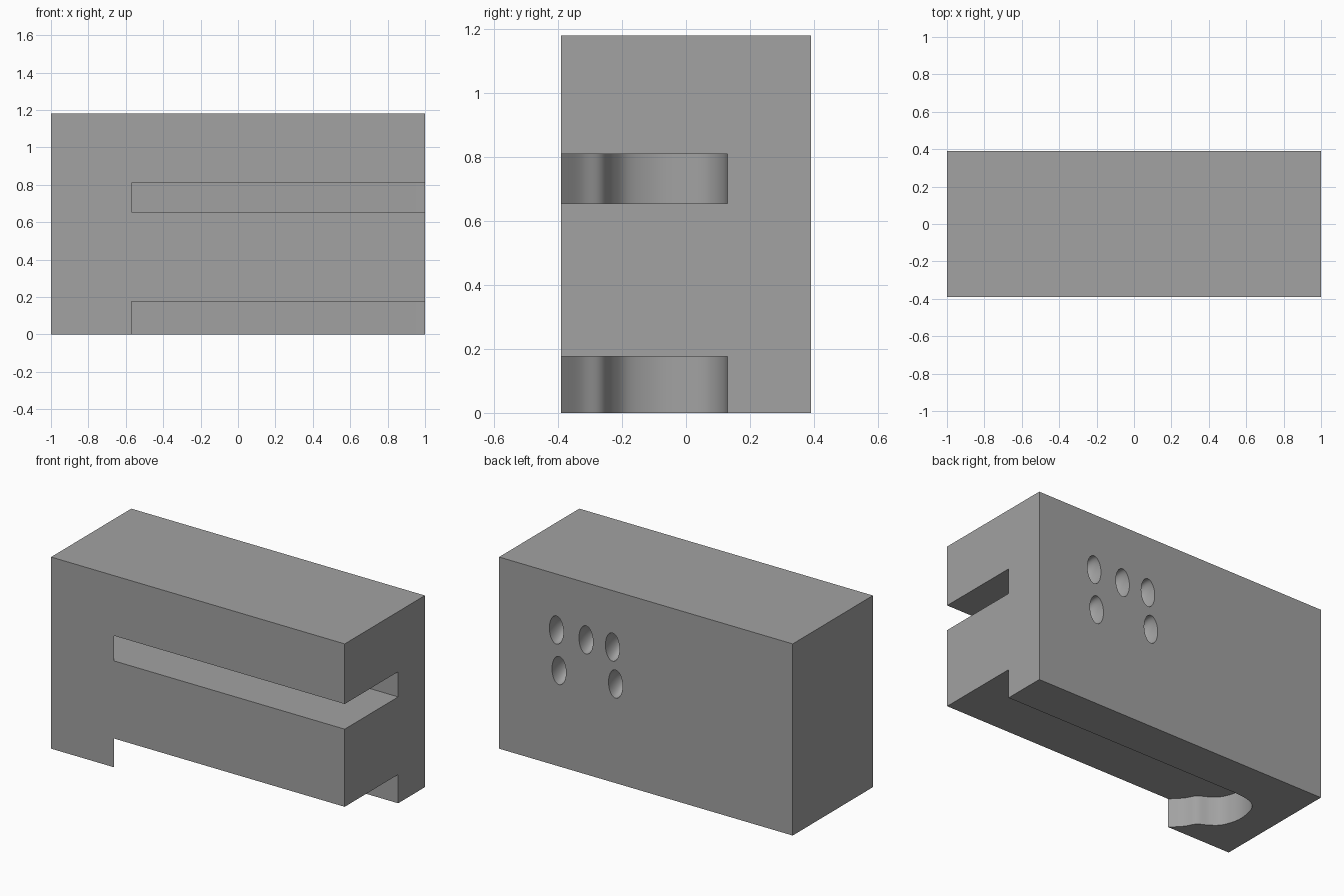
import bpy, bmesh
from mathutils import Vector, Matrix

if "Cube" in bpy.data.objects:
    bpy.data.objects.remove(bpy.data.objects["Cube"])

grey = bpy.data.materials.new("plain grey")
grey.diffuse_color = (0.36, 0.36, 0.36, 1)
grey.use_nodes = True
grey.node_tree.nodes["Principled BSDF"].inputs["Base Color"].default_value = grey.diffuse_color


def make_object(name, bm):
    bmesh.ops.recalc_face_normals(bm, faces=bm.faces)
    mesh = bpy.data.meshes.new(name)
    bm.to_mesh(mesh)
    bm.free()
    mesh.materials.append(grey)
    obj = bpy.data.objects.new(name, mesh)
    bpy.context.collection.objects.link(obj)
    return obj


def smooth_path(points, steps=6):
    """Catmull-Rom curve through the points."""
    p = [Vector(q) for q in points]
    p = [2 * p[0] - p[1]] + p + [2 * p[-1] - p[-2]]
    out = []
    for a, b, c, d in zip(p, p[1:], p[2:], p[3:]):
        for i in range(steps):
            t = i / steps
            out.append(0.5 * (2 * b + (c - a) * t + (2 * a - 5 * b + 4 * c - d) * t * t
                              + (3 * b - a - 3 * c + d) * t ** 3))
    out.append(p[-2])
    return out


# Main block
bm = bmesh.new()
bmesh.ops.create_cube(bm, size=1, matrix=Matrix.Translation((0, 0, 0.59))
                      @ Matrix.Diagonal((2, 0.78, 1.18, 1)))
block = make_object("block", bm)

# Wavy blind end shared by both slots (x, y), from the back wall to the front
wave = smooth_path([(-0.60, 0.13), (-0.705, 0.118), (-0.775, 0.077), (-0.805, 0.0),
                    (-0.81, -0.09), (-0.78, -0.18), (-0.73, -0.228), (-0.667, -0.265),
                    (-0.63, -0.326), (-0.57, -0.39)])
outline = [Vector((1.2, 0.13))] + wave + [Vector((-0.57, -0.6)), Vector((1.2, -0.6))]
cutters = []


def slot(name, z0, z1):
    bm = bmesh.new()
    face = bm.faces.new([bm.verts.new((p.x, p.y, z0)) for p in outline])
    ext = bmesh.ops.extrude_face_region(bm, geom=[face])
    top = [v for v in ext["geom"] if isinstance(v, bmesh.types.BMVert)]
    bmesh.ops.translate(bm, verts=top, vec=(0, 0, z1 - z0))
    cutters.append(make_object(name, bm))


slot("lower_slot_cutter", -0.2, 0.177)
slot("upper_slot_cutter", 0.655, 0.81)

# Oval dimples in the back face
for i, (x, z) in enumerate([(0.61, 0.835), (0.408, 0.828), (0.228, 0.832),
                            (0.592, 0.59), (0.207, 0.61)]):
    bm = bmesh.new()
    bmesh.ops.create_uvsphere(bm, u_segments=32, v_segments=16, radius=1,
                              matrix=Matrix.Translation((x, 0.39, z))
                              @ Matrix.Diagonal((0.048, 0.1, 0.087, 1)))
    cutters.append(make_object(f"dimple_cutter_{i + 1}", bm))

# Cut everything out of the block
bpy.context.view_layer.objects.active = block
for cutter in cutters:
    mod = block.modifiers.new(cutter.name, "BOOLEAN")
    mod.operation = "DIFFERENCE"
    mod.solver = "EXACT"
    mod.object = cutter
    bpy.ops.object.modifier_apply(modifier=mod.name)
for cutter in cutters:
    bpy.data.objects.remove(cutter)

# Smooth the curved walls, keep the edges crisp
bpy.ops.object.select_all(action="DESELECT")
block.select_set(True)
bpy.ops.object.shade_smooth_by_angle(angle=0.6)
